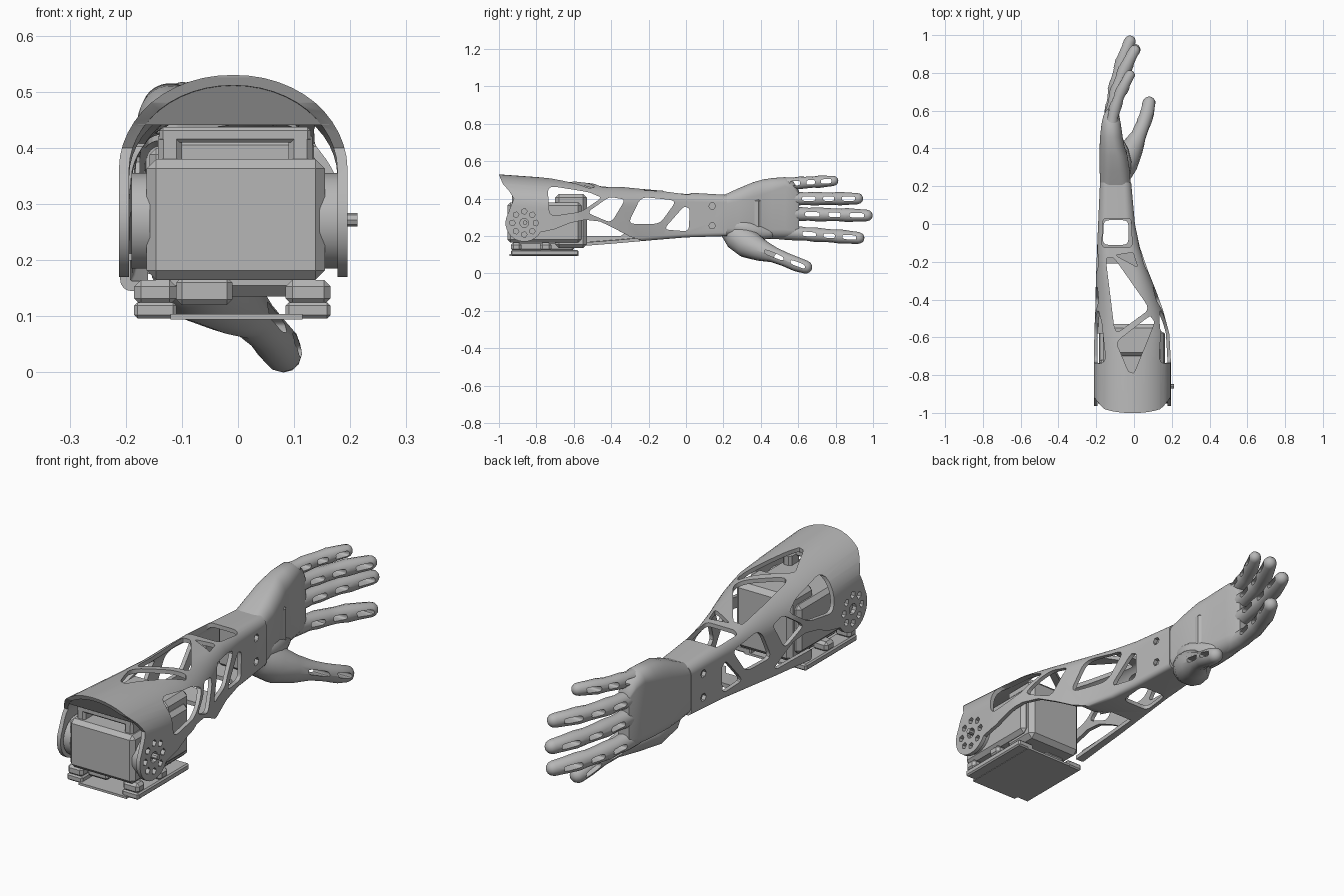
import bpy
import bmesh
from math import sin, cos, pi, radians
from mathutils import Vector

default_cube = bpy.data.objects.get("Cube")
if default_cube:
    bpy.data.objects.remove(default_cube, do_unlink=True)

grey = bpy.data.materials.new("printed grey")
grey.use_nodes = True
grey.diffuse_color = (0.47, 0.47, 0.47, 1)
grey.node_tree.nodes["Principled BSDF"].inputs["Base Color"].default_value = (0.47, 0.47, 0.47, 1)


def make_object(name, bm):
    bmesh.ops.recalc_face_normals(bm, faces=bm.faces)
    mesh = bpy.data.meshes.new(name)
    bm.to_mesh(mesh)
    bm.free()
    mesh.materials.append(grey)
    obj = bpy.data.objects.new(name, mesh)
    bpy.context.collection.objects.link(obj)
    return obj


def activate(obj):
    bpy.ops.object.select_all(action="DESELECT")
    obj.select_set(True)
    bpy.context.view_layer.objects.active = obj


def smooth(obj, angle=35):
    activate(obj)
    bpy.ops.object.shade_smooth_by_angle(angle=radians(angle))


def loft(name, rings, closed=False):
    """Skin a row of equal rings, capped at the ends or joined into a loop."""
    bm = bmesh.new()
    rows = [[bm.verts.new(p) for p in ring] for ring in rings]
    pairs = list(zip(rows, rows[1:]))
    if closed:
        pairs.append((rows[-1], rows[0]))
    else:
        bm.faces.new(rows[0])
        bm.faces.new(rows[-1])
    count = len(rows[0])
    for a, b in pairs:
        for i in range(count):
            j = (i + 1) % count
            bm.faces.new((a[i], a[j], b[j], b[i]))
    return make_object(name, bm)


def section(y, left, right, bottom, top, rx, rz, rb, inset=0):
    """Rounded cross-section with broad upper corners and tight lower ones."""
    left, right, bottom, top = left + inset, right - inset, bottom + inset, top - inset
    rx, rz, rb = rx - inset * 0.9, rz - inset * 0.9, max(rb - inset, 0.004)
    corners = ((right - rb, bottom + rb, rb, rb, -90, 4), (right - rx, top - rz, rx, rz, 0, 12),
               (left + rx, top - rz, rx, rz, 90, 12), (left + rb, bottom + rb, rb, rb, 180, 4))
    ring = []
    for cx, cz, ax, az, start, steps in corners:
        for i in range(steps + 1):
            t = radians(start + 90 * i / steps)
            ring.append((cx + ax * cos(t), y, cz + az * sin(t)))
    return ring


def rounded(points, amount=0.22):
    result = []
    pts = [Vector(p) for p in points]
    for i, p in enumerate(pts):
        a, b = p.lerp(pts[i - 1], amount), p.lerp(pts[(i + 1) % len(pts)], amount)
        result += [a.lerp(p, t).lerp(p.lerp(b, t), t) for t in (0, 0.25, 0.5, 0.75, 1)]
    return result


def circle(cy, cz, r, sides, start=0, sweep=360):
    count = sides if sweep == 360 else sides + 1
    return [(cy + r * cos(radians(start + sweep * i / sides)),
             cz + r * sin(radians(start + sweep * i / sides))) for i in range(count)]


def prism(name, outline, lo, hi, axis="x"):
    def place(p, d):
        return (d, p[0], p[1]) if axis == "x" else (p[0], p[1], d)
    return loft(name, [[place(p, d) for p in outline] for d in (lo, hi)])


def cut(obj, outline, lo, hi, axis="x"):
    cutter = prism("cutter", outline, lo, hi, axis)
    cutter.hide_render = True
    mod = obj.modifiers.new("window", "BOOLEAN")
    mod.operation, mod.solver, mod.object = "DIFFERENCE", "EXACT", cutter
    activate(obj)
    bpy.ops.object.modifier_apply(modifier=mod.name)
    bpy.data.objects.remove(cutter, do_unlink=True)


def box(name, xs, ys, zs, bevel=0.0):
    obj = prism(name, [(xs[0], ys[0]), (xs[1], ys[0]), (xs[1], ys[1]), (xs[0], ys[1])], *zs, axis="z")
    if bevel:
        mod = obj.modifiers.new("chamfer", "BEVEL")
        mod.width, mod.segments = bevel, 1
    return obj


def tube(name, path, radii, sides=12):
    """Round limb along a path with a domed tip."""
    pts = [Vector(p) for p in path]
    end = (pts[-1] - pts[-2]).normalized()
    tip, r = pts[-1], radii[-1]
    for a in (30, 55, 78):
        pts.append(tip + end * r * sin(radians(a)))
    radii = list(radii) + [r * cos(radians(a)) for a in (30, 55, 78)]
    rings = []
    for i, p in enumerate(pts):
        d = (pts[min(i + 1, len(pts) - 1)] - pts[max(i - 1, 0)]).normalized()
        u = d.cross(Vector((0, 0, 1))).normalized()
        v = u.cross(d)
        angles = [2 * pi * k / sides for k in range(sides)]
        rings.append([p + radii[i] * (u * cos(t) + v * sin(t)) for t in angles])
    return loft(name, rings)


# Forearm shell: a hollow sleeve from the elbow arch to the wrist
stations = [
    (-1.0, -.212, .195, .13, .53, .2, .16, .02), (-.72, -.212, .195, .13, .51, .2, .16, .02),
    (-.58, -.21, .187, .145, .49, .17, .14, .02), (-.45, -.205, .152, .155, .475, .14, .13, .02),
    (-.35, -.203, .115, .163, .463, .11, .11, .02), (-.25, -.2, .075, .172, .453, .08, .09, .02),
    (-.12, -.195, .03, .183, .442, .06, .06, .02), (0, -.19, .005, .193, .433, .05, .05, .02),
    (.22, -.18, -.015, .2, .42, .04, .04, .02)]
outer = [section(*s) for s in stations]
inner = [section(*s, inset=0.018) for s in reversed(stations)]
shell = loft("forearm_shell", outer + inner, closed=True)

# Elbow lobes and the arched lower edges
HUB = (-.865, .27)
lobe = [(-1.1, 0), (-1.1, .54), (-1.005, .54), (-.98, .48), (-.945, .44), (-.92, .4)] + circle(*HUB, .1, 14, 150, 180)
arch = [(-.7, .237), (-.62, .27), (-.54, .287), (-.46, .278), (-.38, .24)]
cut(shell, lobe + arch + [(-.3, .197), (-.2, .165), (-.2, 0)], -.02, .5)
cut(shell, lobe + arch + [(-.33, .212), (-.35, .2), (-.58, .2), (-.58, 0)], -.5, -.015)

# Truss windows through both sides
for window in (
        [(-.74, .47), (-.52, .435), (-.45, .405), (-.56, .33), (-.73, .305)],
        [(-.53, .325), (-.41, .41), (-.325, .395), (-.4, .27)],
        [(-.31, .265), (-.24, .41), (-.05, .39), (-.14, .265)],
        [(-.12, .235), (-.01, .36), (.02, .345), (.015, .225)]):
    cut(shell, rounded(window), -.5, .5)

# Truss windows in the top, then the openings underneath
for window in (
        [(-.17, -.125), (-.165, .03), (-.015, .03), (-.01, -.125)],
        [(-.15, -.18), (-.105, -.18), (.085, -.45), (-.1, -.585)],
        [(.085, -.485), (.11, -.52), (.0, -.79), (-.03, -.78), (-.095, -.625)],
        [(-.1, -.165), (-.005, -.15), (.02, -.23)]):
    cut(shell, rounded(window, 0.15), .3, .7, "z")
cut(shell, [(-.16, -.21), (-.05, -.21), (.12, -.45), (.25, -.62), (-.16, -.62)], .05, .21, "z")
cut(shell, rounded([(-.165, -.11), (-.16, .02), (-.03, .02), (-.03, -.11)]), .05, .25, "z")

# Screw holes at the wrist and around the elbow hubs
for z in (.255, .36):
    cut(shell, circle(.14, z, .018, 6), -.5, .5)
for y, z in circle(*HUB, .062, 8):
    cut(shell, circle(y, z, .016, 5), -.5, .5)
cut(shell, circle(*HUB, .024, 10), -.5, .5)
smooth(shell, 30)

# Slanted web closing the elbow arch
web = []
for shift in (0, .02):
    ring = [(-.008 + .196 * cos(t), .365 + .156 * sin(t)) for t in [radians(29 + 122 * i / 16) for i in range(17)]]
    web.append([(x, -.998 + shift + (.53 - z) * .58, z) for x, z in ring])
loft("elbow_web", web)

# Elbow motor with its brackets
box("motor_body", (-.163, .155), (-.955, -.56), (.165, .38), .017)
box("motor_rear_frame", (-.14, .135), (-.7, -.53), (.135, .425), .02)
box("motor_top_plate", (-.14, .13), (-.93, -.9), (.41, .437), .006)
box("motor_under_block", (-.11, -.01), (-.9, -.6), (.12, .17), .01)
box("mounting_plate", (-.12, .115), (-.945, -.575), (.094, .104))
for side, xs, post in (("right", (-.185, -.11), (-.143, -.1)), ("left", (.085, .165), (.09, .133))):
    box(side + "_bracket_foot", xs, (-.935, -.575), (.096, .125), .006)
    for label, ys in (("front", (-.935, -.88)), ("rear", (-.78, -.72))):
        box(f"{side}_{label}_clamp", xs, ys, (.12, .165), .012)
    box(side + "_top_post", post, (-.93, -.86), (.37, .43), .01)
    x = -.19 if side == "right" else .145
    smooth(prism(side + "_motor_horn", circle(*HUB, .085, 24), x, x + .033))
prism("hub_pin", circle(-.86, .272, .012, 8), .17, .213)

# Wrist block reaching from the shell into the palm
box("wrist_block", (-.158, -.036), (.08, .4), (.222, .4), .012)

# Palm tapering into the wrist, hollowed toward the fingers
palm_rows = [(.2, -.178, -.018, .203, .418, .05, .05, .04), (.28, -.182, -.022, .19, .455, .06, .07, .05),
             (.36, -.183, -.034, .185, .488, .06, .08, .05), (.41, -.182, -.05, .185, .502, .06, .08, .05),
             (.46, -.18, -.06, .185, .51, .055, .07, .05), (.53, -.172, -.07, .185, .515, .05, .05, .05),
             (.575, -.162, -.078, .19, .49, .04, .04, .04), (.605, -.145, -.09, .205, .44, .025, .03, .025)]
smooth(loft("palm", [section(*row) for row in palm_rows]), 50)

# Curled fingers with slotted joints
knuckles = (1.1, 1.1, 1.08, .98, 1.08, 1.0, .96, 1.06, .96, .88)
for name, y0, y1, z0, z1, curl, r in (
        ("little_finger", .46, .815, .475, .495, .10, .031), ("ring_finger", .5, .945, .4, .4, .125, .034),
        ("middle_finger", .5, .995, .32, .31, .10, .035), ("index_finger", .5, .95, .222, .19, .125, .036)):
    def along(t):
        return Vector((-.122 + curl * t * t, y0 + (y1 - .028 - y0) * t, z0 + (z1 - z0) * t))
    steps = len(knuckles)
    finger = tube(name, [along(i / (steps - 1)) for i in range(steps)], [r * k for k in knuckles])
    for start, stop in ((.29, .46), (.56, .7), (.8, .97)):
        a, b = along(start), along(stop)
        outline = [(a.y, a.z - .012), (b.y, b.z - .012), (b.y, b.z + .012), (a.y, a.z + .012)]
        cut(finger, rounded(outline, .3), -.4, .3)
    smooth(finger, 40)

# Thumb growing out of a broad base, with a mound on the palm
smooth(tube("thumb_mound", [(-.075, .22, .26), (-.07, .27, .25), (-.07, .33, .235), (-.075, .39, .22),
                            (-.085, .44, .215)], [.03, .052, .056, .045, .03]), 50)
thumb = tube("thumb", [(-.1, .21, .25), (-.085, .27, .2), (-.055, .33, .16), (-.01, .4, .125),
                       (.025, .47, .1), (.05, .53, .075), (.07, .59, .05), (.08, .64, .034)],
             [.045, .075, .08, .06, .042, .038, .039, .035])
for a, b in (((.42, .118), (.52, .078)), ((.56, .063), (.635, .035))):
    outline = [(a[0], a[1] - .012), (b[0], b[1] - .012), (b[0], b[1] + .012), (a[0], a[1] + .012)]
    cut(thumb, rounded(outline, .3), -.02, .3)
smooth(thumb, 45)
